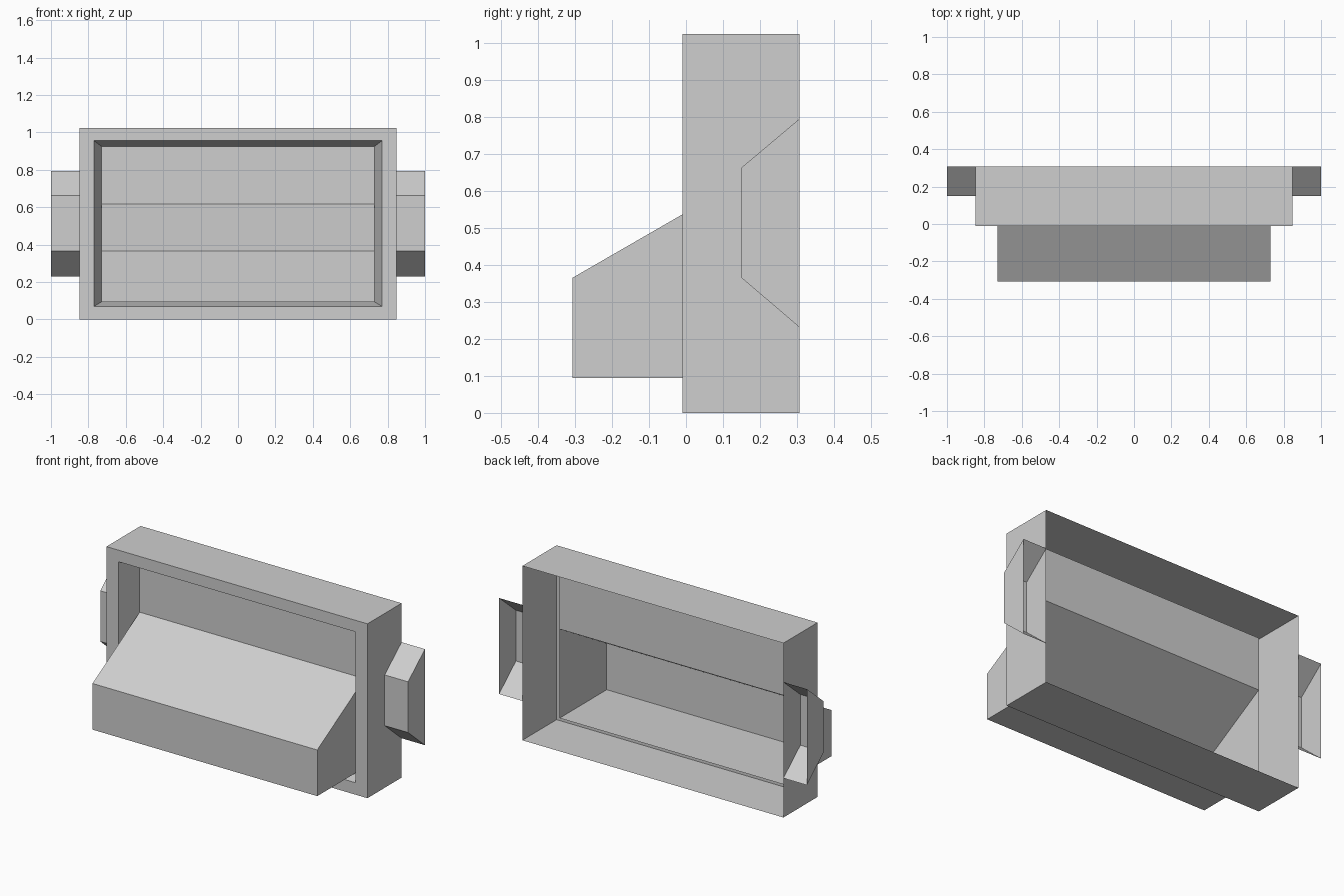
import bpy

if "Cube" in bpy.data.objects:
    bpy.data.objects.remove(bpy.data.objects["Cube"], do_unlink=True)

# One plain grey for everything
grey = bpy.data.materials.new("light_grey")
grey.use_nodes = True
colour = (0.62, 0.62, 0.62, 1)
grey.diffuse_color = colour
grey.node_tree.nodes["Principled BSDF"].inputs["Base Color"].default_value = colour

BACK, FACE, PANEL, NOSE = 0.307, -0.01, 0.13, -0.307
HALF_POCKET, FLOOR, LIP = 0.73, 0.094, 0.617


def make(name, verts, faces):
    mesh = bpy.data.meshes.new(name)
    mesh.from_pydata(verts, [], faces)
    mesh.materials.append(grey)
    obj = bpy.data.objects.new(name, mesh)
    bpy.context.collection.objects.link(obj)
    return obj


def rect(half, low, high, y):
    return [(-half, y, low), (half, y, low), (half, y, high), (-half, y, high)]


def sheet_profile(name, profile, x0, x1, cap_left=True, cap_right=True):
    """Sweep an open (y, z) profile along x, leaving the back open."""
    n = len(profile)
    verts = [(x, y, z) for x in (x0, x1) for y, z in profile]
    faces = [(i, i + 1, n + i + 1, n + i) for i in range(n - 1)]
    if cap_left:
        faces.append(tuple(range(n, 2 * n)))
    if cap_right:
        faces.append(tuple(reversed(range(n))))
    return make(name, verts, faces)


# Casing: open-backed outer walls, front rim and sloping inner rim
rings = [rect(0.848, 0, 1.024, BACK), rect(0.848, 0, 1.024, FACE),
         rect(0.77, 0.07, 0.956, FACE), rect(HALF_POCKET, FLOOR, 0.926, PANEL)]
faces = []
for r in range(len(rings) - 1):
    for i in range(4):
        j = (i + 1) % 4
        faces.append((4 * r + i, 4 * r + j, 4 * r + 4 + j, 4 * r + 4 + i))
make("casing", [v for ring in rings for v in ring], faces)

# Recessed panel above the pocket
make("recessed_panel", rect(HALF_POCKET, LIP, 0.926, PANEL), [(0, 1, 2, 3)])

# Projecting hollow pocket with a sloping top
sheet_profile("front_pocket",
              [(PANEL, LIP), (NOSE, 0.365), (NOSE, FLOOR), (PANEL, FLOOR)],
              -HALF_POCKET, HALF_POCKET)

# Hollow side handles
grip = [(BACK, 0.795), (0.15, 0.663), (0.15, 0.365), (BACK, 0.231)]
sheet_profile("left_handle", grip, 0.848, 1.0, cap_right=False)
sheet_profile("right_handle", grip, -1.0, -0.848, cap_left=False)
